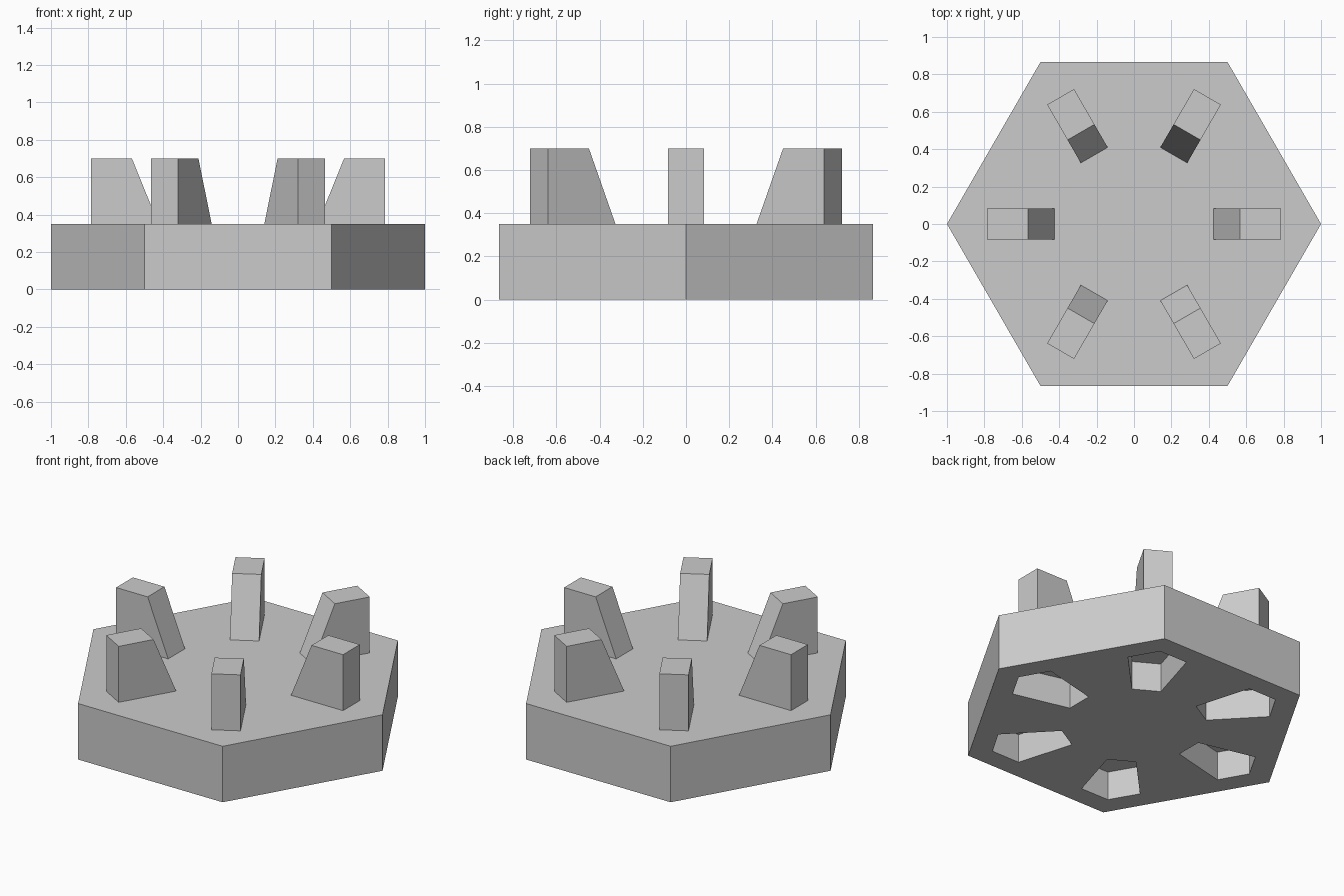
import bpy
from math import cos, sin, pi
from mathutils import Matrix, Vector

BASE_H, TOOTH_H = 0.35, 0.35
POCKET_DEPTH = 0.18

if "Cube" in bpy.data.objects:
    bpy.data.objects.remove(bpy.data.objects["Cube"], do_unlink=True)

grey = bpy.data.materials.new("plain grey")
grey.use_nodes = True
grey.diffuse_color = (0.6, 0.6, 0.6, 1)
grey.node_tree.nodes["Principled BSDF"].inputs["Base Color"].default_value = grey.diffuse_color


def prism(name, lower, upper, angle=0.0):
    """Solid between two matching closed loops of points, turned about z."""
    n = len(lower)
    turn = Matrix.Rotation(angle, 3, "Z")
    verts = [turn @ Vector(p) for p in lower + upper]
    faces = [tuple(reversed(range(n))), tuple(range(n, 2 * n))]
    faces += [(i, (i + 1) % n, n + (i + 1) % n, n + i) for i in range(n)]
    mesh = bpy.data.meshes.new(name)
    mesh.from_pydata(verts, [], faces)
    mesh.materials.append(grey)
    obj = bpy.data.objects.new(name, mesh)
    bpy.context.collection.objects.link(obj)
    return obj


def at_height(points, z):
    return [(x, y, z) for x, y in points]


def rectangle(inner, outer, half):
    return [(inner, -half), (outer, -half), (outer, half), (inner, half)]


# Hexagonal base with corners on the x axis
angles = [i * pi / 3 for i in range(6)]
hexagon = [(cos(a), sin(a)) for a in angles]
base = prism("hexagonal_base", at_height(hexagon, 0), at_height(hexagon, BASE_H))

# Five-sided pockets in the underside, one below each tooth
pocket = [(0.405, -0.083), (0.757, -0.168), (0.853, 0), (0.757, 0.168), (0.405, 0.083)]
bpy.context.view_layer.objects.active = base
for i, a in enumerate(angles):
    cutter = prism(f"pocket_cutter_{i + 1}", at_height(pocket, -0.1),
                   at_height(pocket, POCKET_DEPTH), a)
    cutter.hide_render = True
    cut = base.modifiers.new("pocket", "BOOLEAN")
    cut.operation = "DIFFERENCE"
    cut.solver = "EXACT"
    cut.object = cutter
    bpy.ops.object.modifier_apply(modifier=cut.name)
    bpy.data.objects.remove(cutter, do_unlink=True)

# Ring of upright teeth, each with a sloping inner face
for i, a in enumerate(angles):
    prism(f"tooth_{i + 1}",
          at_height(rectangle(0.425, 0.785, 0.083), BASE_H),
          at_height(rectangle(0.567, 0.785, 0.083), BASE_H + TOOTH_H), a)
